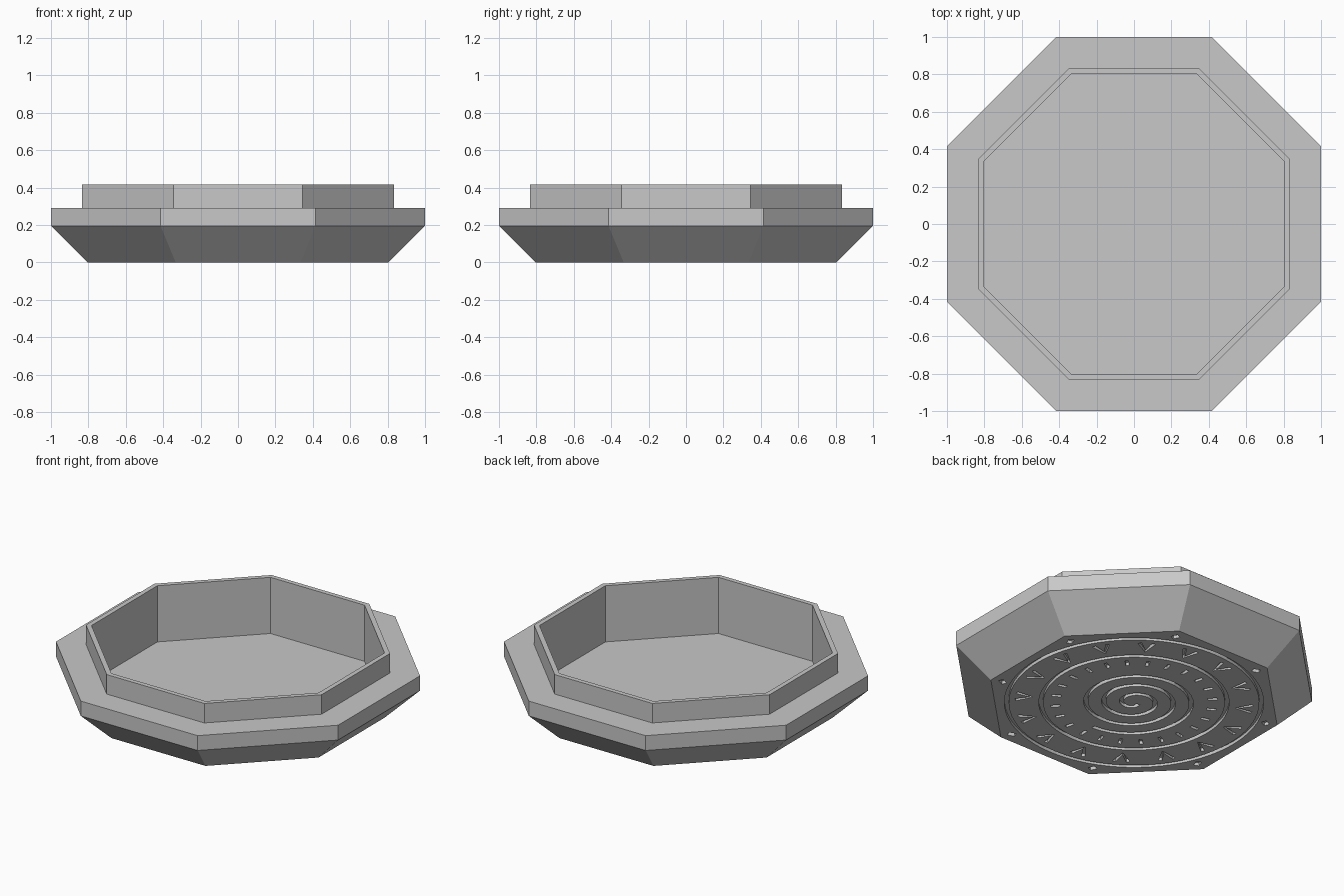
import bpy
import bmesh
from math import cos, sin, pi, tau
from mathutils import Vector

default = bpy.data.objects.get("Cube")
if default:
    bpy.data.objects.remove(default, do_unlink=True)

grey = bpy.data.materials.new("stone_grey")
grey.use_nodes = True
colour = (0.58, 0.58, 0.58, 1)
grey.diffuse_color = colour
grey.node_tree.nodes["Principled BSDF"].inputs["Base Color"].default_value = colour

DEPTH = 0.02


def finish(bm, name):
    bmesh.ops.recalc_face_normals(bm, faces=bm.faces)
    mesh = bpy.data.meshes.new(name)
    bm.to_mesh(mesh)
    bm.free()
    mesh.materials.append(grey)
    obj = bpy.data.objects.new(name, mesh)
    bpy.context.collection.objects.link(obj)
    return obj


def polar(r, a):
    return Vector((r * cos(a), r * sin(a)))


# Octagonal tray: profile of (flat-side distance, height), swept round eight sides
profile = [(0.805, 0), (1, 0.195), (1, 0.29), (0.835, 0.29),
           (0.835, 0.415), (0.805, 0.415), (0.805, 0.055)]
bm = bmesh.new()
rings = []
for dist, z in profile:
    corners = [polar(dist / cos(pi / 8), (i + 0.5) * tau / 8) for i in range(8)]
    rings.append([bm.verts.new((p.x, p.y, z)) for p in corners])
for low, high in zip(rings, rings[1:]):
    for i in range(8):
        j = (i + 1) % 8
        bm.faces.new((low[i], low[j], high[j], high[i]))
bm.faces.new(rings[0])
bm.faces.new(rings[-1])
tray = finish(bm, "octagonal_tray")

# Grooves on the underside, gathered in one cutter
cut = bmesh.new()


def strip(points, width, closed=False):
    """Solid band following a path on the underside."""
    n = len(points)
    sections = []
    for i, p in enumerate(points):
        a = points[(i - 1) % n] if closed else points[max(i - 1, 0)]
        b = points[(i + 1) % n] if closed else points[min(i + 1, n - 1)]
        t = (b - a).normalized()
        side = Vector((-t.y, t.x)) * width / 2
        sections.append([cut.verts.new((q.x, q.y, z)) for q, z in (
            (p - side, -DEPTH), (p + side, -DEPTH), (p + side, DEPTH), (p - side, DEPTH))])
    for i in range(n if closed else n - 1):
        s, e = sections[i], sections[(i + 1) % n]
        for k in range(4):
            m = (k + 1) % 4
            cut.faces.new((s[k], s[m], e[m], e[k]))
    if not closed:
        cut.faces.new(sections[0])
        cut.faces.new(sections[-1])


# Two circular grooves
for radius in (0.74, 0.54):
    strip([polar(radius, i * tau / 96) for i in range(96)], 0.025, True)

# Spiral in the centre
turns, steps = 3.25, 130
strip([polar(0.03 + 0.34 * i / steps, -pi / 2 + tau * turns * (i / steps - 1))
       for i in range(steps + 1)], 0.025)

# Radial ticks
for i in range(24):
    a = i * tau / 24
    strip([polar(0.43, a), polar(0.485, a)], 0.02)

# Ornamental chevrons between the circles
for i in range(16):
    a = (i + 0.5) * tau / 16
    strip([polar(0.69, a - 0.06), polar(0.6, a), polar(0.69, a + 0.06)], 0.022)

# Small diamonds near the corners
for i in range(8):
    a = (i + 0.5) * tau / 8
    strip([polar(0.785, a - 0.02), polar(0.815, a + 0.02)], 0.032)

cutter = finish(cut, "groove_cutter")
cutter.hide_render = True

engrave = tray.modifiers.new("engrave", "BOOLEAN")
engrave.operation = "DIFFERENCE"
engrave.solver = "EXACT"
engrave.object = cutter
bpy.context.view_layer.objects.active = tray
tray.select_set(True)
bpy.ops.object.modifier_apply(modifier=engrave.name)
bpy.data.objects.remove(cutter, do_unlink=True)
